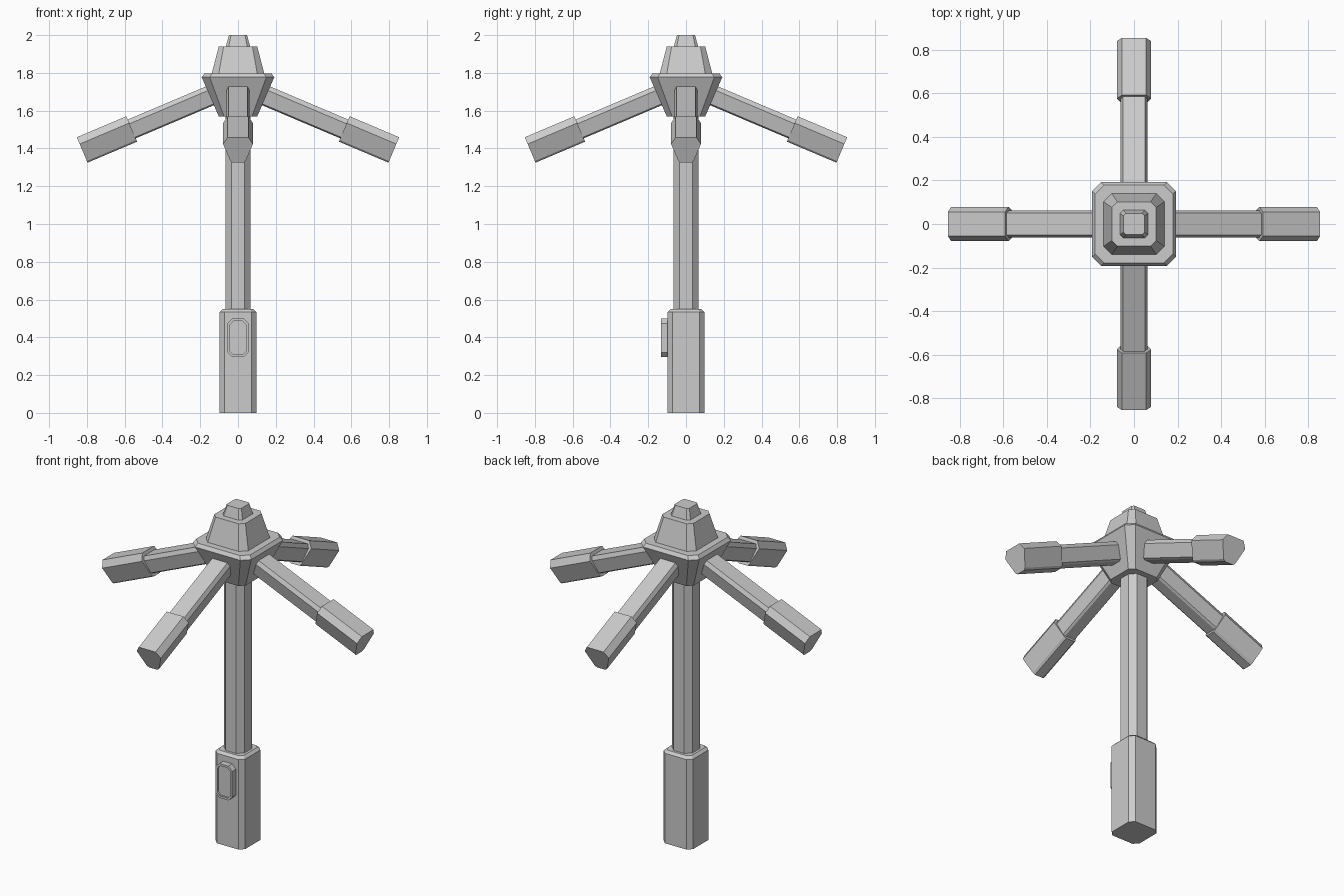
import bpy, bmesh
from math import pi, radians
from mathutils import Matrix, Vector

if "Cube" in bpy.data.objects:
    bpy.data.objects.remove(bpy.data.objects["Cube"])


def octagon(hx, hy, c):
    """Chamfered rectangle outline, counter-clockwise."""
    return [(hx, c - hy), (hx, hy - c), (hx - c, hy), (c - hx, hy),
            (-hx, hy - c), (-hx, c - hy), (c - hx, -hy), (hx - c, -hy)]


def loft(name, rings, matrix=Matrix()):
    """Skin a stack of (height, outline) rings and close both ends."""
    bm = bmesh.new()
    loops = [[bm.verts.new(matrix @ Vector((x, y, z))) for x, y in pts] for z, pts in rings]
    n = len(loops[0])
    for a, b in zip(loops, loops[1:]):
        for i in range(n):
            j = (i + 1) % n
            bm.faces.new((a[i], a[j], b[j], b[i]))
    bm.faces.new(loops[0][::-1])
    bm.faces.new(loops[-1])
    bmesh.ops.recalc_face_normals(bm, faces=bm.faces)
    mesh = bpy.data.meshes.new(name)
    bm.to_mesh(mesh)
    bm.free()
    obj = bpy.data.objects.new(name, mesh)
    bpy.context.collection.objects.link(obj)
    return obj


def tower(name, levels):
    """Stack of chamfered squares given as (z, half width, chamfer)."""
    return loft(name, [(z, octagon(h, h, c)) for z, h, c in levels])


# Upright post
tower("base", [(0, 0.097, 0.026), (0.535, 0.097, 0.026), (0.55, 0.082, 0.02)])
tower("pole", [(0.53, 0.067, 0.033), (1.62, 0.067, 0.033)])

# Hub and stepped top
tower("hub", [(1.57, 0.102, 0.028), (1.777, 0.192, 0.042), (1.797, 0.178, 0.04)])
tower("hub_cap", [(1.785, 0.142, 0.038), (1.94, 0.102, 0.026)])
tower("finial", [(1.93, 0.067, 0.016), (2.0, 0.048, 0.011)])

# Framed button on the front, with a recessed panel
front = Matrix.Translation((0, 0, 0.397)) @ Matrix.Rotation(pi / 2, 4, 'X')
outer, inner = octagon(0.055, 0.102, 0.025), octagon(0.043, 0.089, 0.019)
loft("button", [(0.09, outer), (0.133, outer), (0.133, inner), (0.123, inner)], front)


def keel(top, wide, low, up, side, down):
    """Arm section: flat top, widest near the top, tapering to a narrow underside."""
    half = [(low * 0.7, -down), (low, -down * 0.87), (wide, side), (top, up)]
    return half + [(-x, y) for x, y in reversed(half)]


# Four drooping arms with thicker end grips
tip = Vector((0.825, 0, 1.392))
axis = Vector((0.921, 0, -0.390)).normalized()
up = Vector((-axis.z, 0, axis.x))
side = up.cross(axis)
frame = Matrix((side, up, axis)).transposed().to_4x4()
frame.translation = tip
thin = keel(0.050, 0.061, 0.042, 0.054, 0.030, 0.054)
thick = keel(0.055, 0.079, 0.040, 0.073, 0.034, 0.073)
for i, where in enumerate(("right", "back", "left", "front")):
    m = Matrix.Rotation(radians(90 * i), 4, 'Z') @ frame
    loft(where + "_arm", [(-0.80, thin), (-0.25, thin)], m)
    loft(where + "_grip", [(-0.285, thick), (0, thick)], m)
